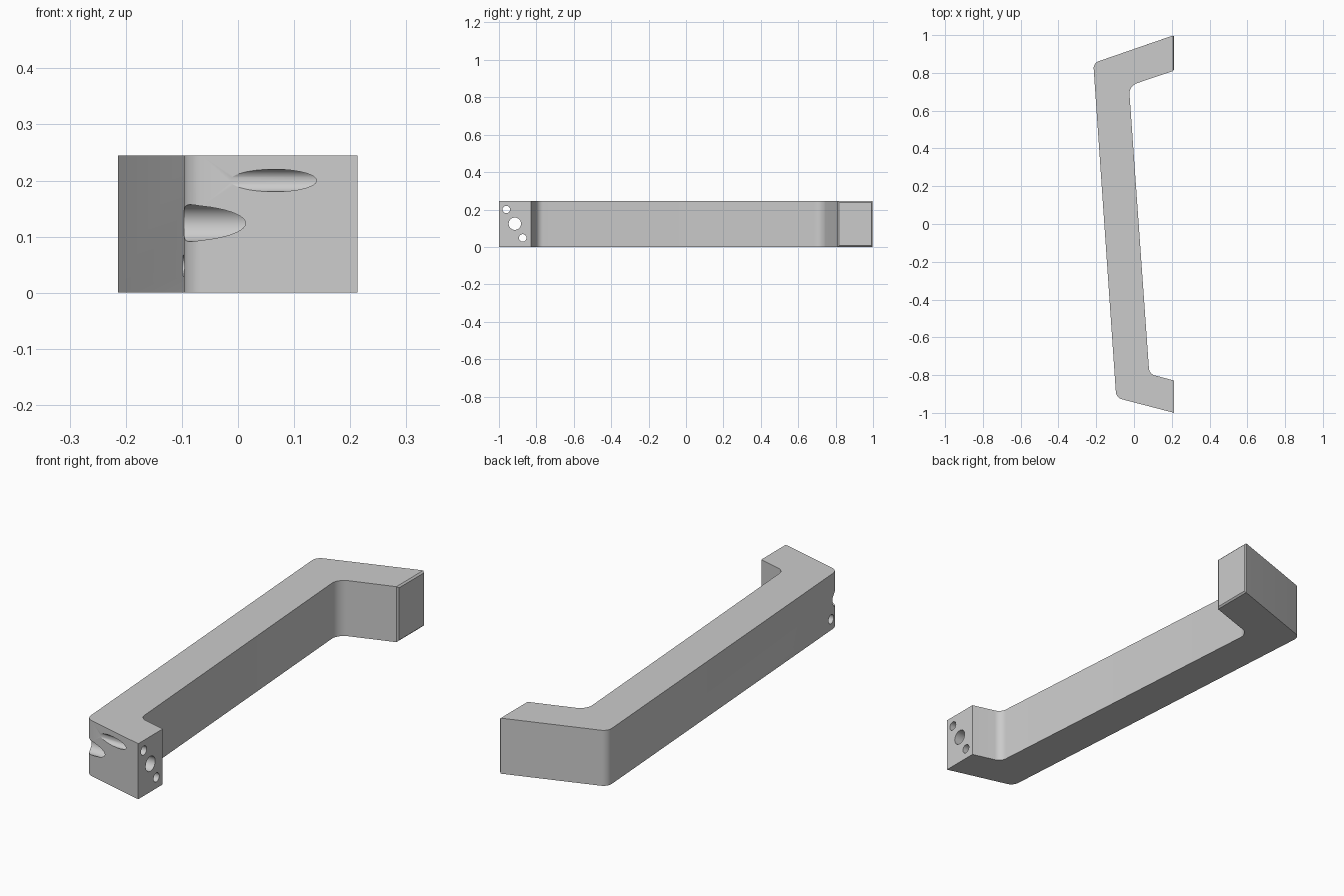
import bpy, bmesh, math
from mathutils import Vector

if "Cube" in bpy.data.objects:
    bpy.data.objects.remove(bpy.data.objects["Cube"])

HEIGHT = 0.245
XE = 0.213


def fillet(prev, corner, nxt, t, n=10):
    """Circular arc points, tangent at distance t from the corner."""
    p, c, q = Vector(prev), Vector(corner), Vector(nxt)
    u, v = (p - c).normalized(), (q - c).normalized()
    half = u.angle(v) / 2
    r = t * math.tan(half)
    center = c + (u + v).normalized() * (t / math.cos(half))
    a, b = c + u * t - center, c + v * t - center
    sweep = a.angle(b)
    pts = []
    for i in range(n + 1):
        k = i / n
        d = (a * math.sin((1 - k) * sweep) + b * math.sin(k * sweep)) / math.sin(sweep)
        pts.append(center + d.normalized() * r)
    return pts


# Plan outline: (x, y, fillet tangent length)
outline = [
    (XE, -1.0, 0), (XE, -0.829, 0),
    (0.081, -0.794, 0.03), (-0.027, 0.731, 0.045),
    (XE, 0.812, 0), (XE, 1.0, 0),
    (-0.2155, 0.852, 0.03), (-0.094, -0.92, 0.03),
]
points = []
for i, (x, y, t) in enumerate(outline):
    if t:
        before, after = outline[i - 1][:2], outline[(i + 1) % len(outline)][:2]
        points += fillet(before, (x, y), after, t)
    else:
        points.append(Vector((x, y)))

# Handle body: extruded outline
bm = bmesh.new()
base = bm.faces.new([bm.verts.new((p.x, p.y, 0)) for p in points])
ext = bmesh.ops.extrude_face_region(bm, geom=[base])
bmesh.ops.translate(bm, vec=(0, 0, HEIGHT),
                    verts=[g for g in ext["geom"] if isinstance(g, bmesh.types.BMVert)])
bmesh.ops.recalc_face_normals(bm, faces=bm.faces)

# Small chamfer around the wide end face
end = next(f for f in bm.faces if all(v.co.x > XE - 1e-4 and v.co.y > 0.5 for v in f.verts))
bmesh.ops.bevel(bm, geom=list(end.edges), offset=0.007, segments=1,
                profile=0.5, affect='EDGES')
mesh = bpy.data.meshes.new("pull_handle")
bm.to_mesh(mesh)
bm.free()
handle = bpy.data.objects.new("pull_handle", mesh)
bpy.context.collection.objects.link(handle)
bpy.context.view_layer.objects.active = handle

# Screw hole and two pin holes running along x through the narrow end
for y, z, r in [(-0.915, 0.124, 0.033), (-0.961, 0.2, 0.02), (-0.873, 0.048, 0.02)]:
    bpy.ops.mesh.primitive_cylinder_add(vertices=48, radius=r, depth=1,
                                        location=(0.05, y, z),
                                        rotation=(0, math.pi / 2, 0))
    cutter = bpy.context.object
    cutter.name = "hole_cutter"
    cutter.hide_render = True
    mod = handle.modifiers.new("hole", 'BOOLEAN')
    mod.operation = 'DIFFERENCE'
    mod.solver = 'EXACT'
    mod.object = cutter
    bpy.context.view_layer.objects.active = handle
    bpy.ops.object.modifier_apply(modifier=mod.name)
    bpy.data.objects.remove(cutter)

# Smooth fillets and holes, keep the hard edges
bpy.ops.object.select_all(action='DESELECT')
handle.select_set(True)
bpy.context.view_layer.objects.active = handle
bpy.ops.object.shade_smooth_by_angle(angle=math.radians(20))
